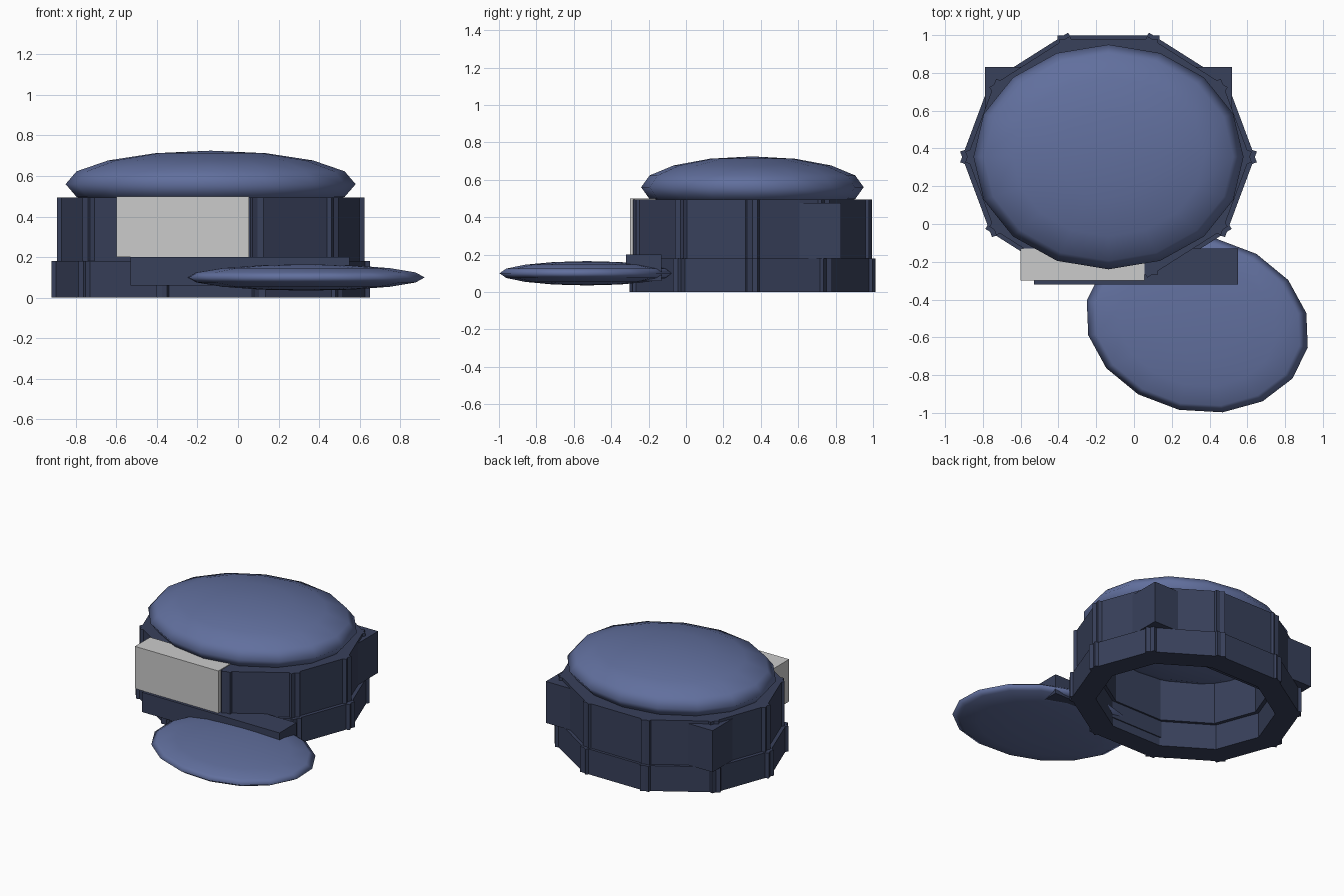
import bpy, bmesh
from math import cos, sin, pi, radians, atan2
from mathutils import Matrix, Vector

if "Cube" in bpy.data.objects:
    bpy.data.objects.remove(bpy.data.objects["Cube"])

CX, CY = -0.135, 0.355   # centre of the crown


def material(name, rgb):
    m = bpy.data.materials.new(name)
    m.diffuse_color = (*rgb, 1)
    m.use_nodes = True
    m.node_tree.nodes["Principled BSDF"].inputs["Base Color"].default_value = m.diffuse_color
    return m


BLUE = material("blue_fabric", (0.12, 0.16, 0.34))
NAVY = material("navy_fabric", (0.04, 0.052, 0.105))


def finish(bm, name, mat=None):
    me = bpy.data.meshes.new(name)
    bm.to_mesh(me)
    bm.free()
    ob = bpy.data.objects.new(name, me)
    bpy.context.collection.objects.link(ob)
    if mat:
        me.materials.append(mat)
    return ob


def add_box(bm, centre, size, angle=0):
    bmesh.ops.create_cube(bm, size=1, matrix=Matrix.Translation(centre)
                          @ Matrix.Rotation(angle, 4, 'Z') @ Matrix.Diagonal((*size, 1)))


def box(name, lo, hi, mat=None):
    bm = bmesh.new()
    lo, hi = Vector(lo), Vector(hi)
    add_box(bm, (lo + hi) / 2, hi - lo)
    return finish(bm, name, mat)


def ellipsoid(name, centre, radii, angle, mat):
    bm = bmesh.new()
    bmesh.ops.create_uvsphere(bm, u_segments=16, v_segments=8, radius=1,
                              matrix=Matrix.Translation(centre)
                              @ Matrix.Rotation(angle, 4, 'Z') @ Matrix.Diagonal((*radii, 1)))
    for f in bm.faces:
        f.smooth = True
    return finish(bm, name, mat)


def panel_ring(name, a, b, z0, z1, thick=0.15, lap=0.03, n=10):
    """Overlapping straight panels around an ellipse."""
    bm = bmesh.new()
    pts = [Vector((CX + a * cos(2 * pi * i / n), CY + b * sin(2 * pi * i / n), (z0 + z1) / 2))
           for i in range(n)]
    for p, q in zip(pts, pts[1:] + pts[:1]):
        d = q - p
        inward = Vector((-d.y, d.x, 0)).normalized()
        add_box(bm, (p + q) / 2 + inward * thick / 2,
                (d.length + 2 * lap, thick, z1 - z0), atan2(d.y, d.x))
    return finish(bm, name, NAVY)


# Crown: two rings of panels under a flattened dome
panel_ring("lower_band", 0.775, 0.675, 0.0, 0.18)
panel_ring("upper_band", 0.748, 0.655, 0.18, 0.495)
ellipsoid("crown_top", (CX, CY, 0.56), (0.715, 0.595, 0.165), 0, BLUE)

# Visor and the strip joining it to the crown
ellipsoid("visor", (0.335, -0.53, 0.1), (0.598, 0.464, 0.065), radians(-12), BLUE)
box("visor_strip", (-0.53, -0.32, 0.06), (0.55, -0.13, 0.2), NAVY)

# Plain front patch and back panel
box("front_patch", (-0.6, -0.3, 0.2), (0.055, -0.13, 0.5))
box("back_panel", (-0.79, 0.59, 0.18), (0.52, 0.83, 0.475), NAVY)
